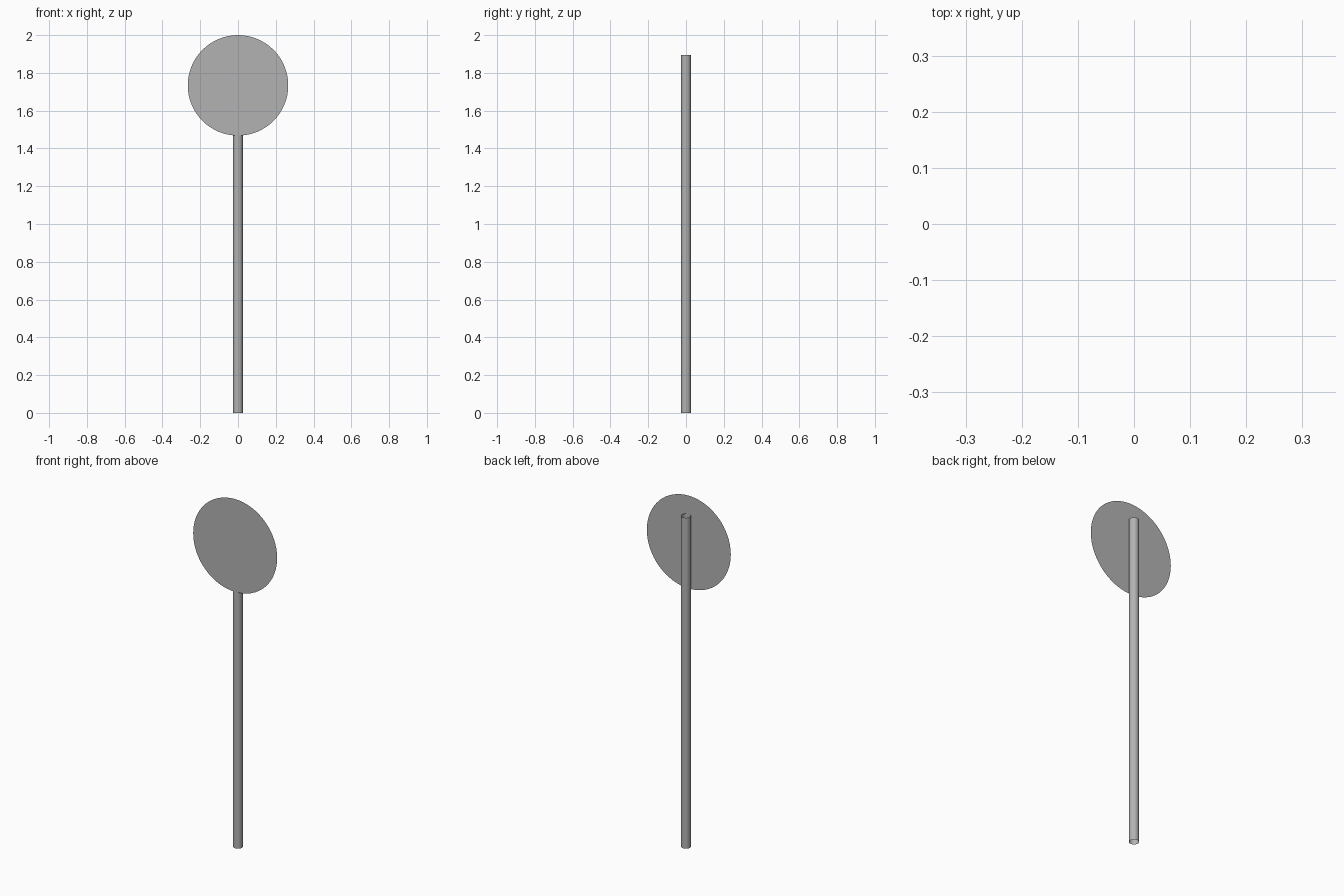
import bpy
import math

if "Cube" in bpy.data.objects:
    bpy.data.objects.remove(bpy.data.objects["Cube"])

POLE_RADIUS = 0.0255
POLE_HEIGHT = 1.895
SIGN_RADIUS = 0.266

# Darker grey shared by both parts
grey = bpy.data.materials.new("dark_grey")
grey.diffuse_color = (0.45, 0.45, 0.45, 1)
grey.use_nodes = True
grey.node_tree.nodes["Principled BSDF"].inputs["Base Color"].default_value = grey.diffuse_color

# Pole: open-ended tube
bpy.ops.mesh.primitive_cylinder_add(
    vertices=32, radius=POLE_RADIUS, depth=POLE_HEIGHT,
    end_fill_type='NOTHING', location=(0, 0, POLE_HEIGHT / 2))
pole = bpy.context.object
pole.name = "pole"
pole.data.materials.append(grey)
bpy.ops.object.shade_smooth_by_angle(angle=math.radians(30))

# Sign plate: flat round sheet touching the front of the pole
bpy.ops.mesh.primitive_circle_add(
    vertices=64, radius=SIGN_RADIUS, fill_type='NGON',
    location=(0, -POLE_RADIUS, 2 - SIGN_RADIUS),
    rotation=(math.radians(90), 0, 0))
plate = bpy.context.object
plate.name = "sign_plate"
plate.data.materials.append(grey)
